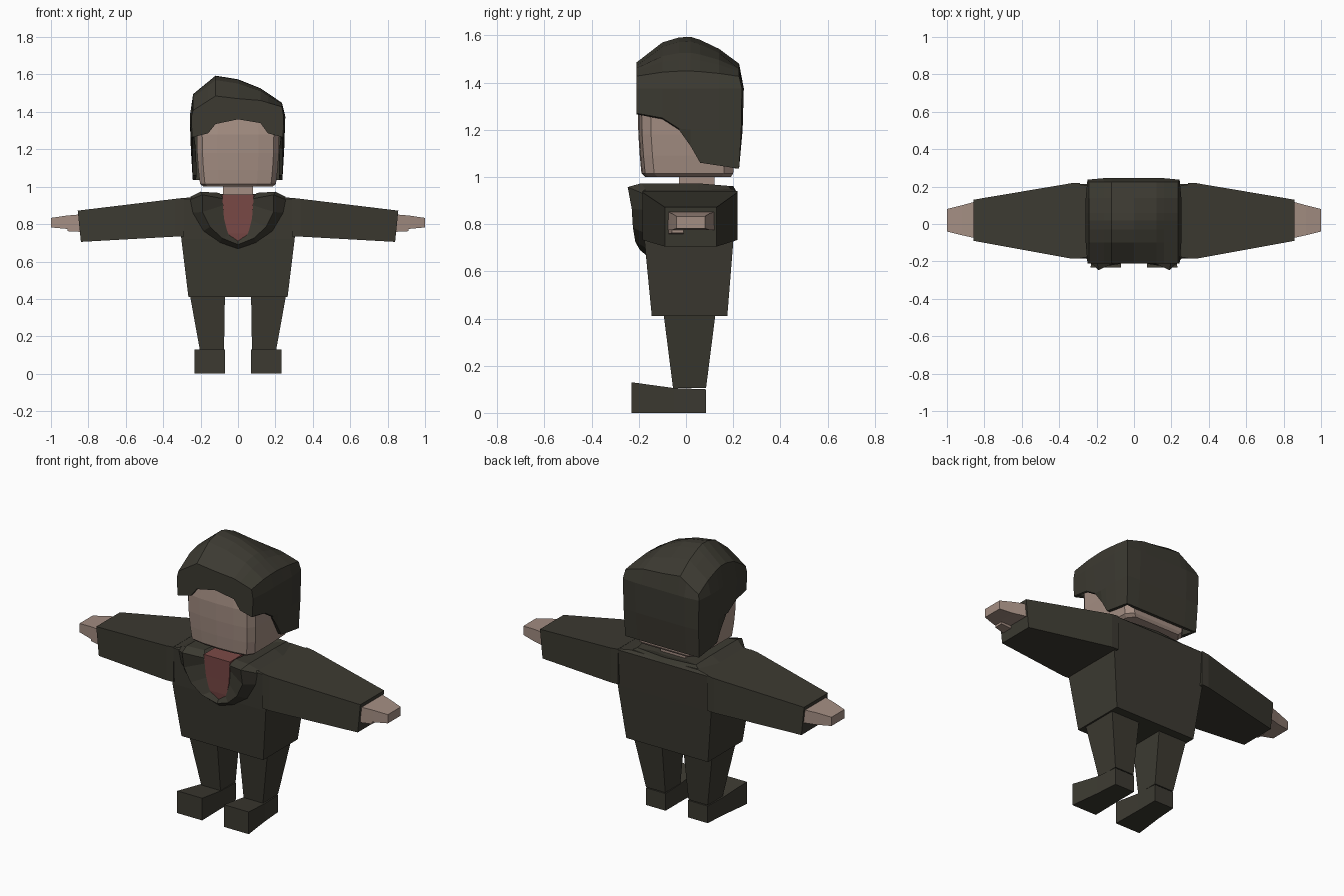
import bpy, bmesh, math


def material(name, rgb):
    m = bpy.data.materials.new(name)
    m.diffuse_color = (*rgb, 1)
    return m


DARK = material("dark olive", (0.045, 0.042, 0.031))
SKIN = material("skin", (0.37, 0.27, 0.225))
RED = material("dull red", (0.20, 0.068, 0.063))


def finish(name, bm, mat, mirror=False):
    bmesh.ops.recalc_face_normals(bm, faces=bm.faces)
    me = bpy.data.meshes.new(name)
    bm.to_mesh(me)
    bm.free()
    me.materials.append(mat)
    ob = bpy.data.objects.new(name, me)
    bpy.context.collection.objects.link(ob)
    if mirror:
        ob.modifiers.new("mirror", 'MIRROR')
    return ob


def loft(name, rings, mat, mirror=False, caps=True, closed=True):
    """Bridge successive rings of points, optionally capping the ends."""
    bm = bmesh.new()
    vs = [[bm.verts.new(p) for p in r] for r in rings]
    n = len(rings[0])
    for a, b in zip(vs, vs[1:]):
        for i in range(n if closed else n - 1):
            j = (i + 1) % n
            bm.faces.new((a[i], a[j], b[j], b[i]))
    if caps:
        bm.faces.new(vs[0])
        bm.faces.new(vs[-1])
    return finish(name, bm, mat, mirror)


def rect_z(z, x0, x1, y0, y1):
    return [(x0, y0, z), (x1, y0, z), (x1, y1, z), (x0, y1, z)]


def rect_x(x, y0, y1, z0, z1):
    return [(x, y0, z0), (x, y1, z0), (x, y1, z1), (x, y0, z1)]


def rect_y(y, x0, x1, z0, z1):
    return [(x0, y, z0), (x1, y, z0), (x1, y, z1), (x0, y, z1)]


def lerp(table, t):
    """Piecewise linear lookup."""
    for (a, u), (b, v) in zip(table, table[1:]):
        if t <= b:
            return u + (v - u) * max(0, (t - a) / (b - a))
    return table[-1][1]


# Jacket body
loft("jacket", [rect_z(0.41, -0.265, 0.265, -0.145, 0.175),
                rect_z(0.72, -0.303, 0.303, -0.175, 0.2),
                rect_z(0.935, -0.32, 0.32, -0.185, 0.215),
                rect_z(0.948, -0.22, 0.22, -0.175, 0.2)], DARK)

# Sleeves, hands and thumbs
loft("sleeve", [rect_x(0.29, -0.185, 0.218, 0.735, 0.94),
                rect_x(0.335, -0.185, 0.218, 0.733, 0.935),
                [(0.84, -0.09, 0.705), (0.84, 0.13, 0.705),
                 (0.857, 0.13, 0.872), (0.857, -0.09, 0.872)]], DARK, True)
loft("hand", [rect_x(0.83, -0.08, 0.125, 0.775, 0.853),
              rect_x(0.92, -0.06, 0.1, 0.775, 0.845),
              rect_x(1.0, -0.04, 0.08, 0.782, 0.833)], SKIN, True)
loft("thumb", [rect_x(0.83, -0.078, -0.01, 0.758, 0.79),
               rect_x(0.912, -0.06, -0.01, 0.762, 0.79)], SKIN, True)

# Trouser legs and shoes
loft("leg", [rect_z(0.105, 0.075, 0.2, -0.055, 0.085),
             rect_z(0.42, 0.07, 0.257, -0.095, 0.125)], DARK, True)
loft("shoe", [rect_y(-0.232, 0.07, 0.232, 0, 0.13),
              rect_y(-0.05, 0.073, 0.21, 0, 0.105),
              rect_y(0.085, 0.073, 0.2, 0, 0.1)], DARK, True)

# Neck
loft("neck", [rect_z(0.9, -0.08, 0.08, -0.03, 0.12),
              rect_z(1.03, -0.08, 0.08, -0.03, 0.12)], SKIN)


# Head: chamfered box with slightly bulging sides
def head_ring(z, w, f, b):
    q = [(0, f - 0.004), (w * 0.5, f), (w * 0.87, f + 0.012), (w, f + 0.05),
         (w, 0), (w * 0.97, b - 0.04), (w * 0.8, b)]
    return [(x, y, z) for x, y in q] + [(-x, y, z) for x, y in reversed(q[1:])]


loft("head", [head_ring(*r) for r in (
    (1.0, 0.185, -0.17, 0.19), (1.015, 0.203, -0.185, 0.2),
    (1.09, 0.212, -0.192, 0.205), (1.18, 0.218, -0.198, 0.21),
    (1.28, 0.22, -0.2, 0.21), (1.4, 0.2, -0.185, 0.19))], SKIN)

# Shirt showing in the collar opening
loft("shirt", [[(-x, y, z), (x, y, z), (x, b, z), (-x, b, z)] for x, y, b, z in (
    (0.025, -0.18, -0.12, 0.71), (0.055, -0.186, -0.12, 0.75),
    (0.075, -0.19, -0.12, 0.83), (0.085, -0.197, -0.0, 0.957))], RED)

# Hood collar: outer edge, crest and inner edge from front centre to nape
collar = [
    [(0, -0.163, 0.663), (0, -0.195, 0.69), (0, -0.175, 0.715)],
    [(0.10, -0.165, 0.697), (0.085, -0.215, 0.725), (0.04, -0.178, 0.745)],
    [(0.19, -0.17, 0.76), (0.15, -0.225, 0.785), (0.072, -0.184, 0.82)],
    [(0.245, -0.178, 0.86), (0.19, -0.23, 0.865), (0.082, -0.188, 0.90)],
    [(0.257, -0.183, 0.93), (0.19, -0.247, 0.957), (0.078, -0.195, 0.935)],
    [(0.255, -0.17, 0.945), (0.2, -0.19, 0.973), (0.10, -0.17, 0.967)],
    [(0.255, 0.05, 0.945), (0.2, 0.05, 0.973), (0.10, 0.03, 0.945)],
    [(0.235, 0.20, 0.935), (0.19, 0.18, 0.962), (0.09, 0.13, 0.945)],
    [(0, 0.215, 0.935), (0, 0.2, 0.962), (0, 0.14, 0.945)]]
loft("hood_collar", collar, DARK, True, caps=False)

# Hair: off-centre crown grid with walls falling to the hairline
ridge = [(-0.24, 1.5), (-0.12, 1.6), (0, 1.58), (0.12, 1.53), (0.235, 1.45)]
drop = [(-0.21, 0.115), (-0.1, 0.03), (0, 0), (0.11, 0.035), (0.225, 0.12)]
strength = [(-0.24, 0.8), (-0.12, 1), (0, 0.95), (0.12, 0.6), (0.235, 0.2)]
fringe = [(-0.24, 1.265), (-0.16, 1.285), (-0.12, 1.335), (0, 1.36),
          (0.12, 1.34), (0.16, 1.285), (0.235, 1.265)]
side = [(-0.21, 1.265), (-0.1, 1.245), (-0.03, 1.2), (0.02, 1.13),
        (0.06, 1.06), (0.225, 1.035)]
xs = [-0.24, -0.16, -0.12, 0, 0.12, 0.16, 0.235]
ys = [-0.21, -0.1, -0.03, 0.02, 0.06, 0.14, 0.225]
N = len(xs)

bm = bmesh.new()
top = [[bm.verts.new((x, y, lerp(ridge, x) - lerp(drop, y) * lerp(strength, x)))
        for y in ys] for x in xs]
for i in range(N - 1):
    for j in range(N - 1):
        bm.faces.new((top[i][j], top[i + 1][j], top[i + 1][j + 1], top[i][j + 1]))
border = ([(i, 0) for i in range(N - 1)] + [(N - 1, j) for j in range(N - 1)]
          + [(i, N - 1) for i in range(N - 1, 0, -1)] + [(0, j) for j in range(N - 1, 0, -1)])


def wall(i, j, level):
    x, y = xs[i], ys[j]
    end = lerp(fringe, x) if j == 0 else lerp(side, y)
    if i in (0, N - 1):
        bulge = (0.018, 0.012, -0.003)[level] * (0.5 if j in (0, N - 1) else 1)
        x += math.copysign(bulge, x)
    if j == N - 1:
        y += (0.02, 0.015, 0.0)[level] * (0.6 if i in (0, N - 1) else 1)
    z = (max(end + 0.01, 1.375), max(end + 0.005, 1.2), end)[level]
    return bm.verts.new((x, y, z))


above = [top[i][j] for i, j in border]
for level in range(3):
    below = [wall(i, j, level) for i, j in border]
    for k in range(len(border)):
        m = (k + 1) % len(border)
        bm.faces.new((above[k], above[m], below[m], below[k]))
    above = below
hair = finish("hair", bm, DARK)
thick = hair.modifiers.new("thickness", 'SOLIDIFY')
thick.thickness = 0.02
thick.offset = -1
